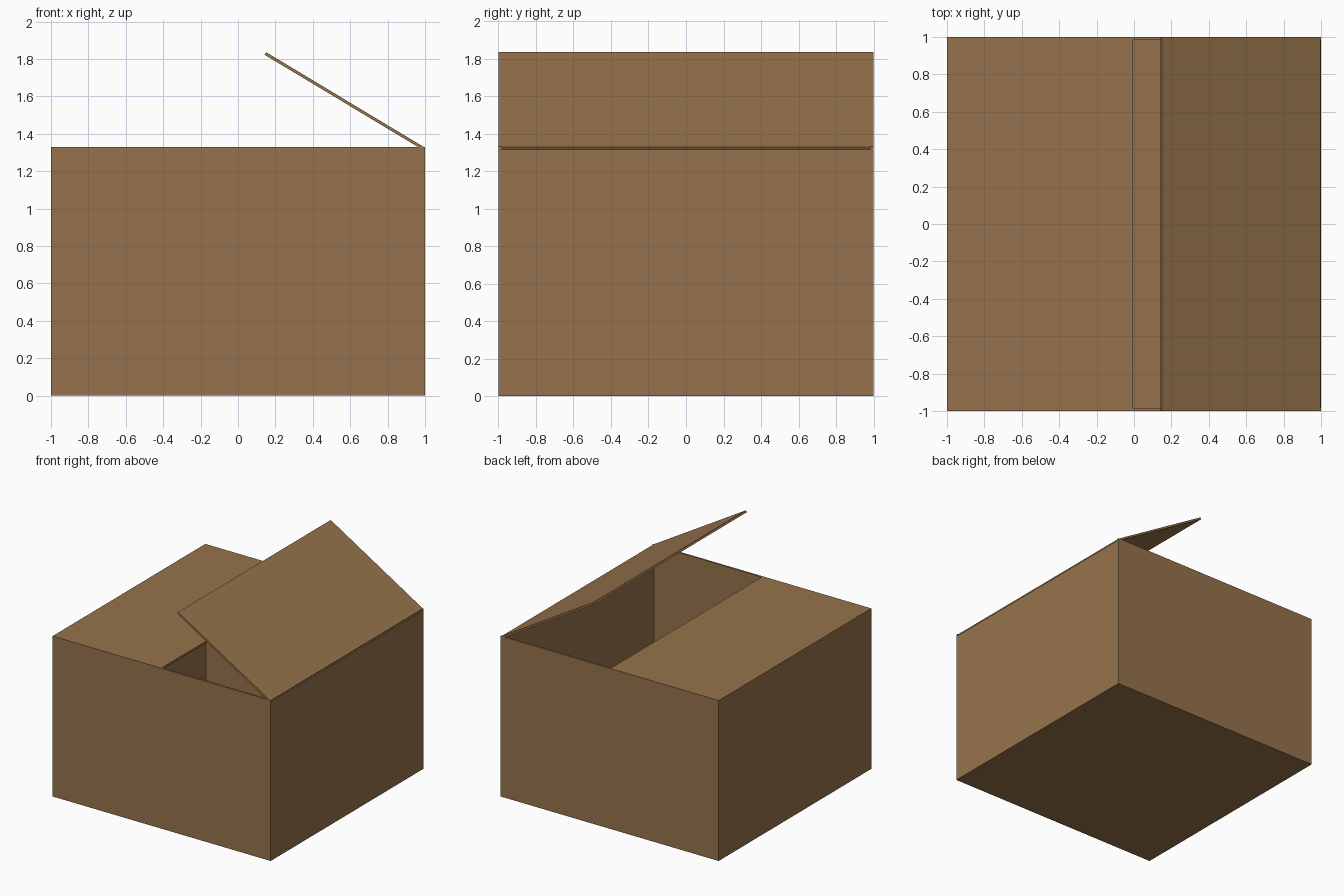
import bpy
import bmesh
import math
from mathutils import Matrix, Vector

if "Cube" in bpy.data.objects:
    bpy.data.objects.remove(bpy.data.objects["Cube"])

T = 0.016      # cardboard thickness
H = 1.33       # carton height

card = bpy.data.materials.new("brown cardboard")
card.diffuse_color = (0.305, 0.171, 0.072, 1.0)
card.use_nodes = True
card.node_tree.nodes["Principled BSDF"].inputs["Base Color"].default_value = card.diffuse_color


def panel(name, lo, hi):
    """Axis-aligned cardboard sheet between two corners."""
    lo, hi = Vector(lo), Vector(hi)
    bm = bmesh.new()
    bmesh.ops.create_cube(bm, size=1.0)
    for v in bm.verts:
        v.co = (lo + hi) / 2 + v.co * (hi - lo)
    mesh = bpy.data.meshes.new(name)
    bm.to_mesh(mesh)
    bm.free()
    mesh.materials.append(card)
    obj = bpy.data.objects.new(name, mesh)
    bpy.context.collection.objects.link(obj)
    return obj


# base and walls
panel("base", (-1, -1, 0), (1, 1, T))
panel("front_wall", (-1, -1, T), (1, -1 + T, H))
panel("back_wall", (-1, 1 - T, T), (1, 1, H))
panel("left_wall", (-1, -1 + T, T), (-1 + T, 1 - T, H))
panel("right_wall", (1 - T, -1 + T, T), (1, 1 - T, H - T))

# closed flap, flush with the wall tops
panel("closed_flap", (-1 + T, -1 + T, H - T), (-0.005, 1 - T, H))

# open flap, hinged on the right wall and raised about 31 degrees
flap = panel("open_flap", (-0.987, -1, 0), (0, 1, T))
flap.data.transform(Matrix.Translation((0.988, 0, H - T)) @
                    Matrix.Rotation(math.radians(31), 4, 'Y'))
